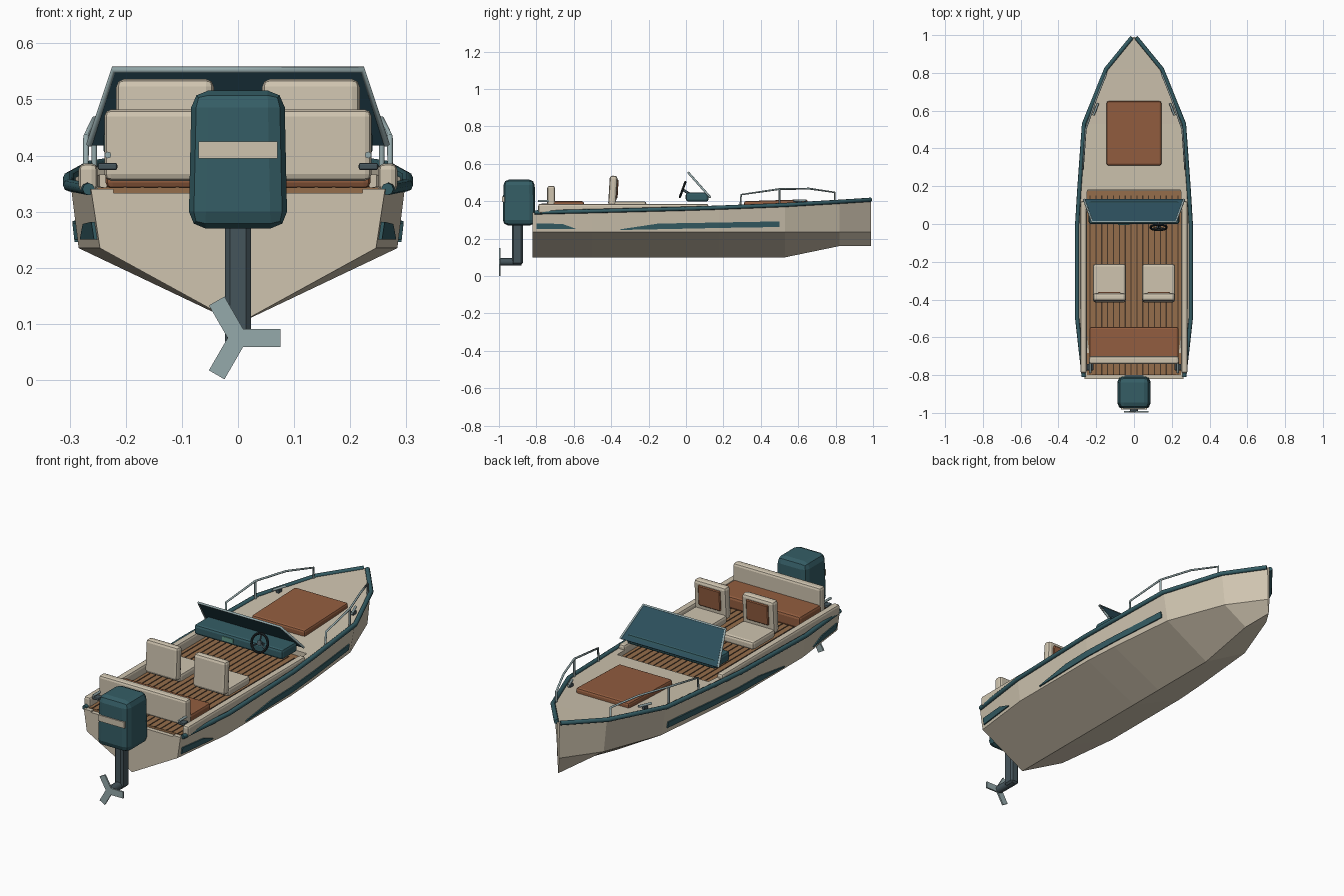
import bpy, bmesh, math
from mathutils import Vector, Matrix

if "Cube" in bpy.data.objects:
    bpy.data.objects.remove(bpy.data.objects["Cube"])


def mat(name, r, g, b):
    m = bpy.data.materials.new(name)
    m.diffuse_color = (r, g, b, 1)
    m.use_nodes = True
    m.node_tree.nodes["Principled BSDF"].inputs["Base Color"].default_value = m.diffuse_color
    return m


CREAM = mat("cream", .62, .55, .43)
TEAL = mat("teal", .035, .11, .13)
TAN = mat("tan_vinyl", .29, .11, .05)
WOOD = mat("wood", .30, .155, .07)
DARK = mat("dark_seam", .06, .035, .02)
STEEL = mat("steel", .30, .40, .41)
GREY = mat("dark_metal", .06, .09, .105)
GLASS = mat("glass", .026, .08, .11)
BLACK = mat("black", .015, .022, .025)
SCREEN = mat("screen", .12, .32, .25)


def finish(name, bm, material):
    bmesh.ops.recalc_face_normals(bm, faces=bm.faces)
    me = bpy.data.meshes.new(name)
    bm.to_mesh(me)
    bm.free()
    me.materials.append(material)
    o = bpy.data.objects.new(name, me)
    bpy.context.collection.objects.link(o)
    return o


def box(name, x, y, z, material, bevel=0, segs=2, tilt=0):
    bm = bmesh.new()
    bmesh.ops.create_cube(bm, size=1)
    size = Vector((x[1] - x[0], y[1] - y[0], z[1] - z[0]))
    bmesh.ops.scale(bm, vec=size, verts=bm.verts)
    o = finish(name, bm, material)
    o.location = ((x[0] + x[1]) / 2, (y[0] + y[1]) / 2, (z[0] + z[1]) / 2)
    o.rotation_euler.x = tilt
    if bevel:
        b = o.modifiers.new("bevel", 'BEVEL')
        b.width, b.segments = bevel, segs
    return o


def tube(name, pts, r, material, sides=2):
    c = bpy.data.curves.new(name, 'CURVE')
    c.dimensions = '3D'
    c.bevel_depth, c.bevel_resolution, c.use_fill_caps = r, sides, True
    s = c.splines.new('POLY')
    s.points.add(len(pts) - 1)
    for p, q in zip(s.points, pts):
        p.co = (*q, 1)
    c.materials.append(material)
    o = bpy.data.objects.new(name, c)
    bpy.context.collection.objects.link(o)
    return o


# Hull stations: y, sheer x, sheer z, chine x, keel z
ST = [(-.82, .262, .340, .246, .10), (-.5, .298, .347, .284, .10),
      (0, .298, .360, .284, .10), (.18, .287, .366, .272, .10),
      (.53, .262, .380, .238, .10), (.82, .145, .397, .128, .16),
      (.99, .006, .408, .005, .16)]
CHINE_Z, FLOOR_Z, DECK_Y = .235, .333, .18


def station(y):
    for a, b in zip(ST, ST[1:]):
        if y <= b[0]:
            t = (y - a[0]) / (b[0] - a[0])
            return [p + (q - p) * t for p, q in zip(a, b)]
    return ST[-1]


def side_x(y, z):
    _, sx, sz, cx, _ = station(y)
    return cx + (sx - cx) * (z - CHINE_Z) / (sz - CHINE_Z)


# Hull with sunken cockpit and foredeck
bm = bmesh.new()
rings = []
for y, sx, sz, cx, kz in ST:
    floors = [sz] if y > DECK_Y else [FLOOR_Z]
    if y == DECK_Y:
        floors = [FLOOR_Z, sz]
    for fz in floors:
        ix = max(sx - .04, sx * .6)
        half = [(cx, CHINE_Z), (sx, sz), (ix, sz), (ix, fz)]
        pts = [(0, kz)] + half + [(-px, pz) for px, pz in reversed(half)]
        rings.append([bm.verts.new((px, y, pz)) for px, pz in pts])
for a, b in zip(rings, rings[1:]):
    for i in range(9):
        j = (i + 1) % 9
        bm.faces.new((a[i], a[j], b[j], b[i]))
bm.faces.new(rings[0])
bm.faces.new(rings[-1])
bmesh.ops.remove_doubles(bm, verts=bm.verts, dist=1e-5)
finish("hull", bm, CREAM)

# Cockpit planking
box("cockpit_floor", (-.25, .25), (-.8, .178), (.325, .343), WOOD)
for i in range(16):
    x = -.2325 + i * .031
    box("plank_seam", (x - .003, x + .003), (-.8, .15), (.335, .3445), DARK)

# Side stripes: y, bottom z, top z
STRIPES = {"aft_stripe": [(-.80, .25, .282), (-.66, .25, .278), (-.59, .25, .253)],
           "side_stripe": [(-.35, .246, .25), (-.15, .25, .28), (0, .253, .283),
                           (.18, .257, .286), (.5, .262, .292)]}
for s in (-1, 1):
    side = "left" if s < 0 else "right"
    for name, rows in STRIPES.items():
        bm = bmesh.new()
        rr = []
        for y, z0, z1 in rows:
            rr.append([bm.verts.new((s * (side_x(y, z) + d), y, z))
                       for z, d in ((z0, -.008), (z0, .006), (z1, .006), (z1, -.008))])
        for a, b in zip(rr, rr[1:]):
            for i in range(4):
                bm.faces.new((a[i], a[(i + 1) % 4], b[(i + 1) % 4], b[i]))
        bm.faces.new(rr[0])
        bm.faces.new(rr[-1])
        finish(f"{side}_{name}", bm, TEAL)

    # Rub rail along the sheer
    ys = [-.81, -.5, 0, .18, .53, .82, .988]
    tube(f"{side}_rub_rail", [(s * (station(y)[1] + .003), y, station(y)[2]) for y in ys],
         .011, TEAL)
    # Coaming
    xs = sorted((s * .25, s * .284))
    box(f"{side}_coaming", xs, (-.79, .12), (.335, .386), CREAM, .011)

    # Bow rail and posts
    path = [(.29, .37), (.295, .435), (.5, .465), (.66, .467), (.795, .447), (.795, .385)]
    tube(f"{side}_bow_rail", [(s * (station(y)[1] - .008), y, z) for y, z in path], .005, STEEL)
    px = s * (station(.5)[1] - .008)
    tube(f"{side}_rail_post", [(px, .5, .37), (px, .5, .465)], .005, STEEL)

    # Cleats
    tube(f"{side}_stern_cleat", [(s * .232, -.79, .401), (s * .232, -.725, .401)], .006, STEEL)
    cx = sorted((s * .215, s * .25))
    box(f"{side}_stern_cleat_base", cx, (-.775, -.74), (.374, .387), GREY, .004)
    tube(f"{side}_bow_cleat", [(s * .215, .575, .402), (s * .19, .64, .404)], .006, STEEL)
    box(f"{side}_bow_cleat_base", sorted((s * .195, s * .21)), (.595, .62), (.375, .40), GREY)

    # Seat
    c = s * .13
    box(f"{side}_seat_pedestal", (c - .035, c + .035), (-.33, -.26), (.34, .365), GREY)
    box(f"{side}_seat_base", (c - .087, c + .087), (-.385, -.212), (.358, .399), CREAM, .012)
    box(f"{side}_seat_back", (c - .087, c + .087), (-.412, -.37), (.375, .536), CREAM, .014,
        tilt=-.06)
    box(f"{side}_seat_panel", (c - .06, c + .06), (-.376, -.363), (.415, .515), TAN, .004, 1,
        tilt=-.06)

# Rear bench
box("bench_cushion", (-.236, .236), (-.715, -.545), (.34, .40), TAN, .012)
box("bench_back", (-.238, .238), (-.742, -.70), (.355, .482), CREAM, .012)

# Foredeck sun pad
box("sun_pad", (-.145, .145), (.31, .65), (.365, .405), TAN, .01, tilt=.03)

# Console, screen and steering wheel
box("console", (-.24, .24), (.0, .12), (.398, .447), TEAL, .012)
box("console_screen", (-.085, -.025), (-.004, .004), (.413, .433), SCREEN)
tilt = Matrix.Translation((.13, -.018, .462)) @ Matrix.Rotation(math.radians(70), 4, 'X')
bpy.ops.mesh.primitive_torus_add(major_radius=.043, minor_radius=.006,
                                 major_segments=20, minor_segments=8)
wheel = bpy.context.object
wheel.name = "steering_wheel"
wheel.matrix_world = tilt
wheel.data.materials.append(BLACK)
for k in range(3):
    a = math.radians(90 + 120 * k)
    tube("wheel_spoke", [tilt @ Vector((0, 0, 0)),
                         tilt @ Vector((.043 * math.cos(a), .043 * math.sin(a), 0))], .004, GREY, 1)
tube("wheel_hub", [tilt @ Vector((0, 0, -.006)), tilt @ Vector((0, 0, .006))], .012, GREY)
tube("steering_column", [(.13, -.018, .462), (.13, .03, .432)], .007, GREY)

# Windshield
tl, tr = (-.222, .012, .553), (.222, .012, .553)
bl, br = (-.265, .13, .42), (.265, .13, .42)
bm = bmesh.new()
bm.faces.new([bm.verts.new(p) for p in (bl, br, tr, tl)])
glass = finish("windshield", bm, GLASS)
sol = glass.modifiers.new("thickness", 'SOLIDIFY')
sol.thickness, sol.offset = .005, 0
tube("windshield_frame", [bl, tl, tr, br], .006, STEEL, 1)

# Outboard motor
cowl = box("motor_cowling", (-.088, .088), (-.98, -.805), (.27, .516), TEAL, .03)
for v in cowl.data.vertices:
    if v.co.z > 0:
        v.co.x *= .94
        v.co.y *= .95
box("cowling_band", (-.07, .07), (-.983, -.965), (.395, .425), CREAM)
box("motor_leg", (-.023, .023), (-.93, -.872), (.06, .29), GREY, .009, 1)
box("motor_bracket", (-.05, .05), (-.86, -.80), (.28, .34), GREY)
tube("gearcase", [(0, -.992, .075), (0, -.88, .075)], .02, GREY)
for k in range(3):
    a = math.radians(120 * k)
    blade = box("propeller_blade", (0, .077), (-.9985, -.9905), (.059, .091), STEEL)
    blade.location = (.0375 * math.cos(a), -.9945, .075 + .0375 * math.sin(a))
    blade.rotation_euler.y = -a
